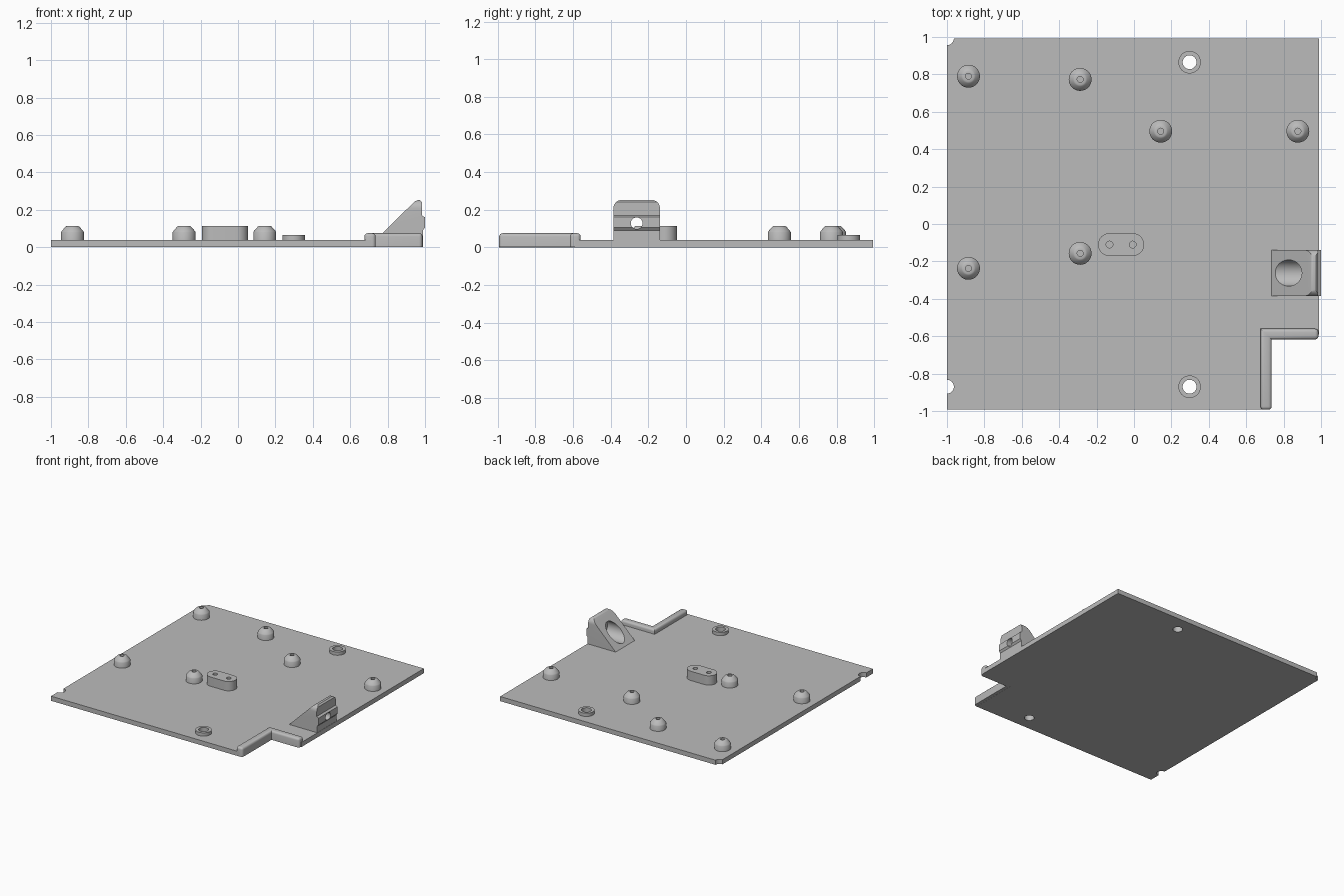
import bpy, bmesh, math
from mathutils import Matrix, Vector

if "Cube" in bpy.data.objects:
    bpy.data.objects.remove(bpy.data.objects["Cube"])

grey = bpy.data.materials.new("plain_grey")
grey.use_nodes = True
colour = (0.5, 0.5, 0.5, 1)
grey.diffuse_color = colour
grey.node_tree.nodes["Principled BSDF"].inputs["Base Color"].default_value = colour

TOP = 0.038    # plate thickness
ROOT = 0.02    # parts start inside the plate
HALF = 0.993   # half depth of the plate


def make(name, bm):
    bmesh.ops.recalc_face_normals(bm, faces=bm.faces)
    mesh = bpy.data.meshes.new(name)
    bm.to_mesh(mesh)
    bm.free()
    mesh.materials.append(grey)
    ob = bpy.data.objects.new(name, mesh)
    bpy.context.collection.objects.link(ob)
    return ob


def prism(points, offset):
    """Extrude a closed outline of 3D points by an offset."""
    bm = bmesh.new()
    face = bm.faces.new([bm.verts.new(p) for p in points])
    ext = bmesh.ops.extrude_face_region(bm, geom=[face])["geom"]
    verts = [g for g in ext if isinstance(g, bmesh.types.BMVert)]
    bmesh.ops.translate(bm, verts=verts, vec=offset)
    return bm


def lathe(name, profile, x, y, steps=40):
    """Revolve an (r, z) outline about the vertical; it closes on itself."""
    bm = bmesh.new()
    verts = [bm.verts.new((r, 0, z)) for r, z in profile]
    edges = [bm.edges.new((a, b)) for a, b in zip(verts, verts[1:])]
    bmesh.ops.spin(bm, geom=verts + edges, cent=(0, 0, 0), axis=(0, 0, 1),
                   angle=math.tau, steps=steps)
    bmesh.ops.remove_doubles(bm, verts=bm.verts, dist=0.0001)
    bmesh.ops.translate(bm, verts=bm.verts, vec=(x, y, 0))
    return make(name, bm)


def rod(centre, radius, length, axis="Z"):
    """Round cutter centred on a point."""
    turn = Matrix.Rotation(math.pi / 2, 4, "Y") if axis == "X" else Matrix()
    bm = bmesh.new()
    bmesh.ops.create_cone(bm, cap_ends=True, segments=40, radius1=radius,
                          radius2=radius, depth=length,
                          matrix=Matrix.Translation(centre) @ turn)
    return make("cutter", bm)


def combine(ob, cutters, operation="DIFFERENCE"):
    bpy.context.view_layer.objects.active = ob
    for cutter in cutters:
        mod = ob.modifiers.new("cut", "BOOLEAN")
        mod.operation, mod.object, mod.solver = operation, cutter, "EXACT"
        bpy.ops.object.modifier_apply(modifier=mod.name)
        bpy.data.objects.remove(cutter)


def arc(cx, cy, r, start, end, n):
    angles = [math.radians(start + (end - start) * i / n) for i in range(n + 1)]
    return [(cx + r * math.cos(a), cy + r * math.sin(a)) for a in angles]


# Base plate with one corner cut away
outline = [(-1, -HALF), (0.71, -HALF), (0.71, -0.59), (0.99, -0.59),
           (0.99, HALF), (-1, HALF)]
plate = make("base_plate", prism([(x, y, 0) for x, y in outline], (0, 0, TOP)))

# Through holes and edge notches
ring_spots = [(0.297, 0.865), (0.297, -0.87)]
notches = [(-1, HALF), (-1, -0.87)]
combine(plate, [rod((x, y, 0), 0.037, 0.3) for x, y in ring_spots + notches])

# Low collars around the through holes
for i, (x, y) in enumerate(ring_spots):
    lathe(f"hole_collar_{i + 1}", [(0.037, ROOT), (0.06, ROOT), (0.06, 0.065),
          (0.037, 0.065), (0.037, ROOT)], x, y)

# Standoff pegs with tapered tops and blind screw holes
peg_profile = [(0, ROOT), (0.061, ROOT), (0.061, 0.08), (0.057, 0.087),
               (0.037, 0.11), (0.03, 0.114), (0.016, 0.114), (0.016, 0.05),
               (0, 0.05)]
peg_spots = [(-0.885, 0.79), (-0.288, 0.773), (0.143, 0.496), (0.876, 0.496),
             (-0.288, -0.157), (-0.885, -0.237)]
for i, (x, y) in enumerate(peg_spots):
    lathe(f"standoff_peg_{i + 1}", peg_profile, x, y)

# Oblong post with two screw holes
slot = arc(-0.007, -0.11, 0.061, -90, 90, 16) + arc(-0.131, -0.11, 0.061, 90, 270, 16)
post = make("oblong_post", prism([(x, y, ROOT) for x, y in slot], (0, 0, 0.114 - ROOT)))
combine(post, [rod((x, -0.11, 0.115), 0.018, 0.13) for x in (-0.131, -0.007)])

# Rounded L-shaped wall lining the cut corner
corner = [(0.676, -HALF), (0.736, -HALF), (0.736, -0.617), (0.986, -0.617),
          (0.986, -0.56), (0.676, -0.56)]
bm = prism([(x, y, 0.001) for x, y in corner], (0, 0, 0.074))
ends = {(round(x, 3), round(y, 3)) for x, y in corner[:2] + corner[3:5]}


def rounded(edge):
    a, b = (v.co for v in edge.verts)
    upright = abs(a.z - b.z) > 0.01
    return (round(a.x, 3), round(a.y, 3)) in ends if upright else a.z > 0.05


bmesh.ops.bevel(bm, geom=[e for e in bm.edges if rounded(e)], offset=0.018,
                segments=4, profile=0.5, affect="EDGES")
make("corner_wall", bm)

# Sloped bracket with a ledge on its outer face
Y0, Y1 = -0.386, -0.138
side = [(0.735, ROOT), (0.735, TOP), (0.945, 0.245), (0.96, 0.251), (0.972, 0.251),
        (0.984, 0.24), (0.984, 0.17), (0.99, 0.165), (1.0, 0.16), (1.0, 0.105),
        (0.988, 0.09), (0.988, ROOT)]
bracket = make("sloped_bracket", prism([(x, Y0, z) for x, z in side], (0, Y1 - Y0, 0)))

# Round its upper corners, then bore the counterbore and screw hole
R = 0.045
shell = ([(Y0, 0), (Y1, 0)] + arc(Y1 - R, 0.252 - R, R, 0, 90, 8)
         + arc(Y0 + R, 0.252 - R, R, 90, 180, 8))
combine(bracket, [make("cutter", prism([(0.6, y, z) for y, z in shell], (0.6, 0, 0)))],
        "INTERSECT")
middle = (Y0 + Y1) / 2
combine(bracket, [rod((0.795, middle, 0.128), 0.07, 0.3, "X"),
                  rod((0.95, middle, 0.128), 0.031, 0.3, "X")])

# Smooth curved faces, keep hard edges
for ob in bpy.context.scene.objects:
    ob.select_set(ob.type == "MESH")
bpy.context.view_layer.objects.active = plate
bpy.ops.object.shade_smooth_by_angle(angle=math.radians(30))
